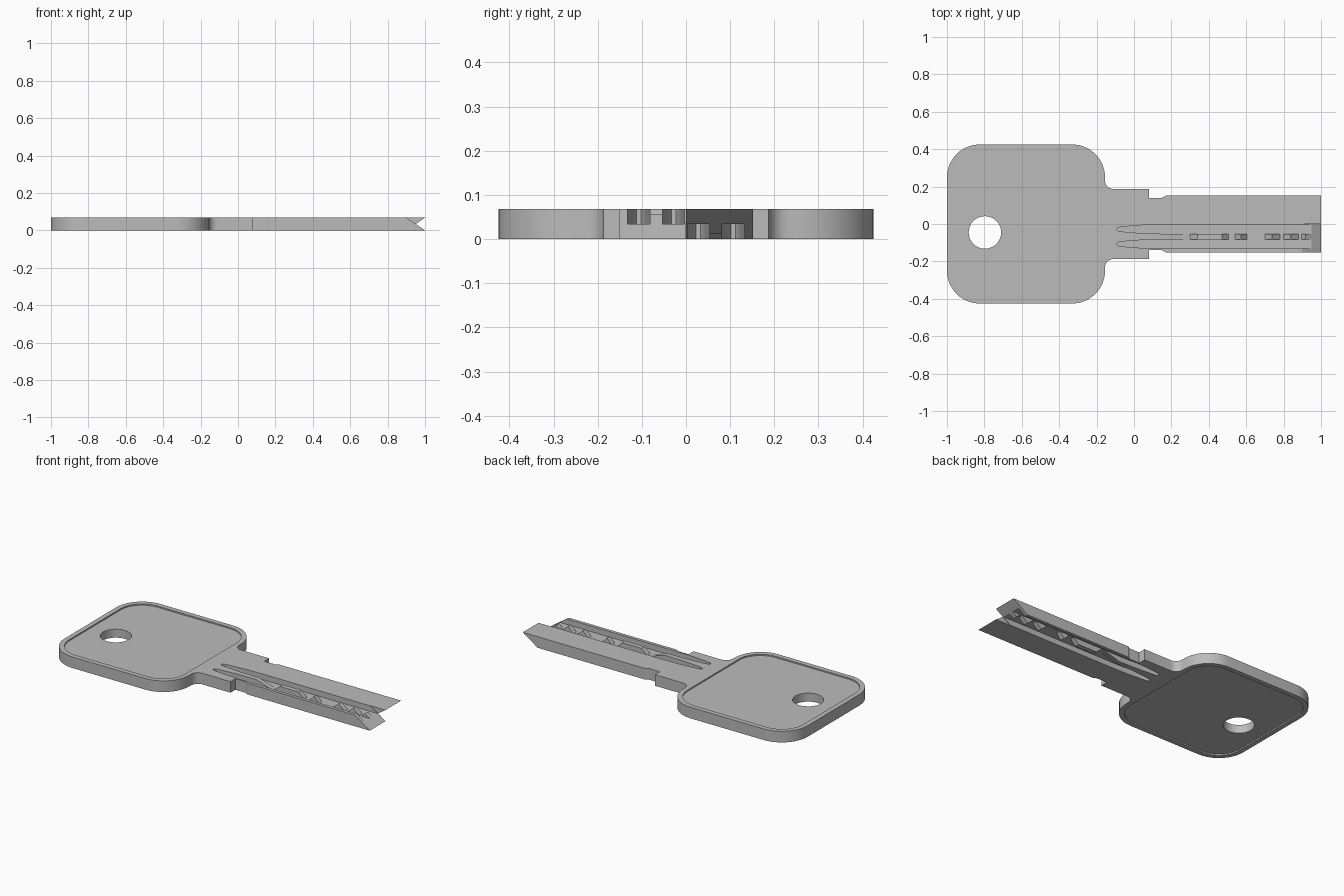
import bpy
import bmesh
from math import sin, cos, pi, radians
from mathutils import Matrix

if "Cube" in bpy.data.objects:
    bpy.data.objects.remove(bpy.data.objects["Cube"], do_unlink=True)

T = 0.068            # thickness
MID = T / 2
# half turn about the long axis carries the top cuts to the underside
FLIP = Matrix.Translation((0, 0, MID)) @ Matrix.Rotation(pi, 4, 'X') @ Matrix.Translation((0, 0, -MID))

steel = bpy.data.materials.new("steel_grey")
steel.use_nodes = True
steel.diffuse_color = (0.5, 0.5, 0.5, 1)
steel.node_tree.nodes["Principled BSDF"].inputs["Base Color"].default_value = (0.5, 0.5, 0.5, 1)


def arc(cx, cy, r, a0, a1, n=12):
    return [(cx + r * cos(radians(a0 + (a1 - a0) * i / n)),
             cy + r * sin(radians(a0 + (a1 - a0) * i / n))) for i in range(n + 1)]


def prism(name, pts, lo, hi, side=False):
    """Extrude a plan (x, y) outline in z, or a side (x, z) outline in y."""
    bm = bmesh.new()
    place = (lambda u, v, w: (u, w, v)) if side else (lambda u, v, w: (u, v, w))
    face = bm.faces.new([bm.verts.new(place(u, v, lo)) for u, v in pts])
    new = bmesh.ops.extrude_face_region(bm, geom=[face])["geom"]
    bmesh.ops.translate(bm, verts=[g for g in new if isinstance(g, bmesh.types.BMVert)],
                        vec=place(0, 0, hi - lo))
    bmesh.ops.recalc_face_normals(bm, faces=bm.faces)
    mesh = bpy.data.meshes.new(name)
    bm.to_mesh(mesh)
    bm.free()
    ob = bpy.data.objects.new(name, mesh)
    bpy.context.collection.objects.link(ob)
    return ob


def cut(target, cutter, both=True):
    """Subtract the cutter, then its half-turned twin; remove the cutter."""
    cutter.hide_render = True
    bpy.context.view_layer.objects.active = target
    for turn in ([Matrix(), FLIP] if both else [Matrix()]):
        cutter.matrix_world = turn
        bpy.context.view_layer.update()
        mod = target.modifiers.new("cut", 'BOOLEAN')
        mod.operation, mod.solver, mod.object = 'DIFFERENCE', 'EXACT', cutter
        bpy.ops.object.modifier_apply(modifier=mod.name)
    bpy.data.objects.remove(cutter, do_unlink=True)


# Key outline: rounded bow, filleted neck, stop notch and blade
half = [(1, 0.152), (0.17, 0.152), (0.15, 0.14), (0.08, 0.14), (0.08, 0.187)]
half += arc(-0.11, 0.232, 0.045, 270, 180, 6)
half += arc(-0.33, 0.25, 0.175, 0, 90) + arc(-0.825, 0.25, 0.175, 90, 180)
key = prism("key", half + [(x, -y) for x, y in reversed(half)], 0, T)

# Shallow recess on both faces of the bow
R = 0.145
recess = [p for sx, sy, a in ((-0.33, 0.25, 0), (-0.825, 0.25, 90), (-0.825, -0.25, 180), (-0.33, -0.25, 270))
          for p in arc(sx, sy, R, a, a + 90)]
cut(key, prism("bow_recess", recess, T - 0.008, T + 0.1))

# Ring hole
cut(key, prism("ring_hole", arc(-0.797, -0.045, 0.087, 0, 348.75, 31), -0.1, 0.2), both=False)

# Tapered grooves along the blade
for yc in (-0.028, -0.107):
    edge = [(1.1, 0.025), (0.18, 0.025), (0.05, 0.022), (-0.04, 0.015), (-0.08, 0.01), (-0.092, 0.005)]
    plan = [(x, yc + w) for x, w in edge] + [(x, yc - w) for x, w in reversed(edge)]
    cut(key, prism("blade_groove", plan, MID, 0.2))

# Coded dips in the ridge between the grooves
for a, b, c, d in ((0.18, 0.285, 0.30, 0.34), (0.47, 0.505, 0.54, 0.572), (0.575, 0.605, 0.70, 0.737),
                   (0.74, 0.78, 0.80, 0.837), (0.84, 0.88, 0.895, 0.93)):
    dip = [(a, T), (b, MID + 0.001), (c, MID + 0.001), (d, T), (d, 0.1), (a, 0.1)]
    cut(key, prism("ridge_dip", dip, -0.09, -0.045, side=True))

# Opposed slanted tips on the two halves of the blade
cut(key, prism("tip_slant", [(0.9, T), (1, 0), (1.1, -0.068), (1.1, 0.2), (0.9, 0.2)], -0.3, 0, side=True))

key.data.materials.clear()
key.data.materials.append(steel)
for poly in key.data.polygons:
    poly.material_index = 0
bpy.ops.object.select_all(action='DESELECT')
key.select_set(True)
bpy.context.view_layer.objects.active = key
bpy.ops.object.shade_smooth_by_angle(angle=radians(30))
